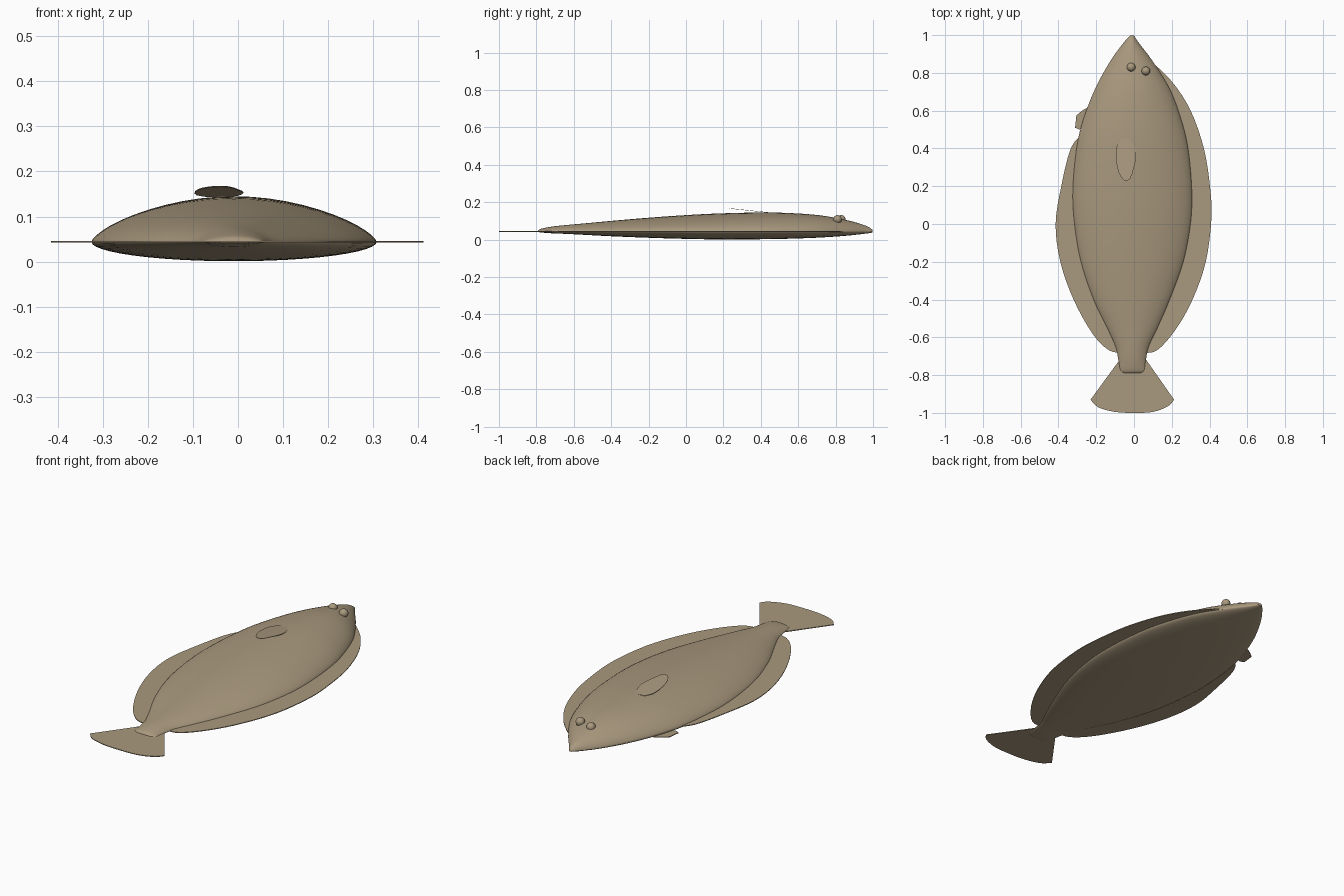
import bpy, bmesh, math
from mathutils import Vector

cube = bpy.data.objects.get("Cube")
if cube:
    bpy.data.objects.remove(cube)

skin = bpy.data.materials.new("sandy_tan")
skin.use_nodes = True
TAN = (0.40, 0.32, 0.21, 1)
skin.diffuse_color = TAN
bsdf = skin.node_tree.nodes["Principled BSDF"]
bsdf.inputs["Base Color"].default_value = TAN
bsdf.inputs["Roughness"].default_value = 0.7


def finish(name, bm, angle=50):
    bmesh.ops.recalc_face_normals(bm, faces=bm.faces)
    mesh = bpy.data.meshes.new(name)
    bm.to_mesh(mesh)
    bm.free()
    obj = bpy.data.objects.new(name, mesh)
    bpy.context.collection.objects.link(obj)
    mesh.materials.append(skin)
    bpy.ops.object.select_all(action='DESELECT')
    obj.select_set(True)
    bpy.context.view_layer.objects.active = obj
    bpy.ops.object.shade_smooth_by_angle(angle=math.radians(angle))
    return obj


def smooth_path(points, steps):
    """Catmull-Rom curve through points of any dimension."""
    p = [Vector(q) for q in points]
    p = [p[0]] + p + [p[-1]]
    out = []
    for a, b, c, d in zip(p, p[1:], p[2:], p[3:]):
        for i in range(steps):
            t = i / steps
            out.append(b + (c - a) * (t / 2)
                       + (2 * a - 5 * b + 4 * c - d) * (t * t / 2)
                       + (3 * b - a - 3 * c + d) * (t ** 3 / 2))
    return out + [p[-1]]


def sheet(name, outline, height, slope=0.0, thick=0.004):
    """Thin fin from an outline; slope raises it towards the tail."""
    bm = bmesh.new()
    top = outline[0].y
    face = bm.faces.new([bm.verts.new((q.x, q.y, height + slope * (top - q.y)))
                         for q in outline])
    ext = bmesh.ops.extrude_face_region(bm, geom=[face])
    verts = [v for v in ext["geom"] if isinstance(v, bmesh.types.BMVert)]
    bmesh.ops.translate(bm, verts=verts, vec=(0, 0, -thick))
    bmesh.ops.triangulate(bm, faces=[f for f in bm.faces if len(f.verts) > 4])
    return finish(name, bm, 30)


# Body: stations (y, left edge, right edge, upper z, lower z), nose to tail root
stations = [
    (0.998, -0.02, 0.0, 0.052, 0.038), (0.96, -0.055, 0.025, 0.075, 0.032),
    (0.86, -0.127, 0.10, 0.104, 0.021), (0.715, -0.206, 0.19, 0.130, 0.011),
    (0.555, -0.268, 0.25, 0.142, 0.005), (0.40, -0.305, 0.287, 0.145, 0.002),
    (0.18, -0.325, 0.307, 0.140, 0.001), (0.0, -0.316, 0.300, 0.131, 0.004),
    (-0.2, -0.282, 0.262, 0.117, 0.010), (-0.4, -0.215, 0.190, 0.100, 0.018),
    (-0.55, -0.143, 0.125, 0.086, 0.026), (-0.65, -0.098, 0.078, 0.077, 0.031),
    (-0.72, -0.083, 0.063, 0.069, 0.034), (-0.775, -0.073, 0.055, 0.058, 0.038),
    (-0.79, -0.05, 0.035, 0.048, 0.041)]
EDGE, SIDES = 0.044, 48
bm = bmesh.new()
rings = []
for y, left, right, upper, lower in smooth_path(stations, 5):
    ring = []
    for k in range(SIDES):
        a = math.tau * k / SIDES
        x = (left + right) / 2 + (right - left) / 2 * math.cos(a)
        s = math.sin(a)
        z = EDGE + ((upper - EDGE) * s ** 1.4 if s > 0 else (EDGE - lower) * s)
        ring.append(bm.verts.new((x, y, z)))
    rings.append(ring)
for r0, r1 in zip(rings, rings[1:]):
    for k in range(SIDES):
        n = (k + 1) % SIDES
        bm.faces.new((r0[k], r0[n], r1[n], r1[k]))
bm.faces.new(rings[0])
bm.faces.new(rings[-1])
finish("body", bm, 60)

# Long fringe fins along both edges
sheet("right_fringe_fin", smooth_path([
    (-0.27, 0.48), (-0.335, 0.40), (-0.385, 0.2), (-0.415, 0.0), (-0.39, -0.2),
    (-0.32, -0.4), (-0.22, -0.58), (-0.13, -0.67), (-0.05, -0.68)], 4), 0.046)
sheet("left_fringe_fin", smooth_path([
    (0.08, 0.87), (0.2, 0.755), (0.3, 0.6), (0.37, 0.4), (0.402, 0.2),
    (0.41, 0.03), (0.38, -0.2), (0.31, -0.4), (0.22, -0.56), (0.12, -0.67),
    (0.04, -0.68)], 4), 0.046)

# Tail fan
fan = smooth_path([(-0.23, -0.93), (-0.19, -0.97), (-0.1, -0.995), (0, -1),
                   (0.1, -0.995), (0.18, -0.965), (0.212, -0.93)], 3)
sheet("tail_fin", [Vector((-0.04, -0.67))] + fan + [Vector((0.03, -0.67))], 0.046)

# Small side fins, one on the back and one underneath
sheet("upper_side_fin", smooth_path([
    (-0.065, 0.45), (-0.092, 0.41), (-0.095, 0.34), (-0.08, 0.27), (-0.05, 0.23),
    (-0.02, 0.24), (0.0, 0.3), (0.012, 0.36), (0.0, 0.42), (-0.025, 0.45)], 2),
    0.145, 0.105, 0.002)
sheet("lower_side_fin", [Vector(q) for q in (
    (-0.24, 0.62), (-0.275, 0.6), (-0.305, 0.575), (-0.312, 0.51),
    (-0.29, 0.5), (-0.22, 0.53))], 0.036, 0, 0.004)

# Both eyes on the upper side of the head
for name, x, y in (("right_eye", -0.015, 0.83), ("left_eye", 0.063, 0.81)):
    bm = bmesh.new()
    bmesh.ops.create_uvsphere(bm, u_segments=24, v_segments=14, radius=0.023)
    bmesh.ops.translate(bm, verts=bm.verts, vec=(x, y, 0.108))
    finish(name, bm)
